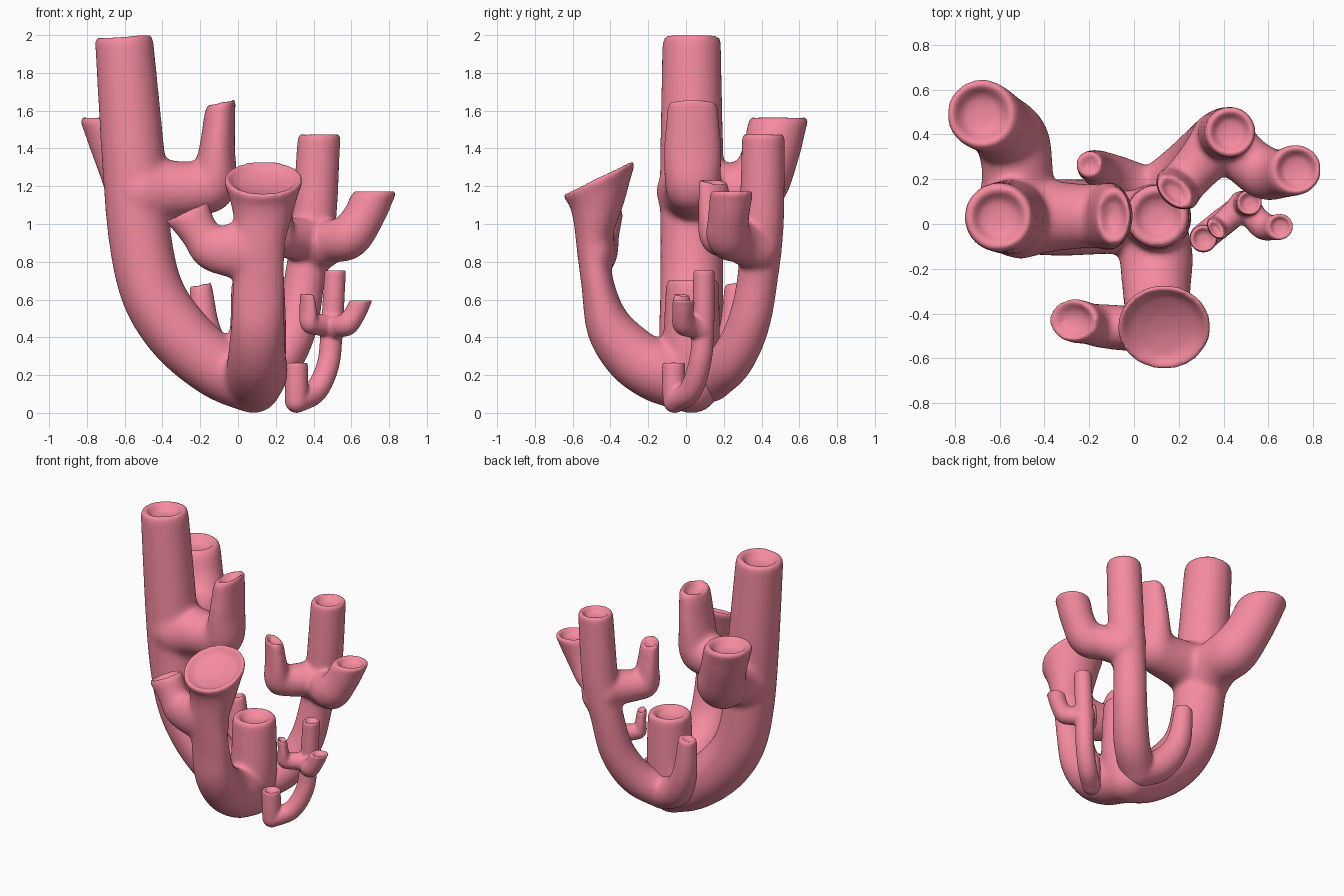
import bpy, bmesh, math
from mathutils import Vector, Matrix

if "Cube" in bpy.data.objects:
    bpy.data.objects.remove(bpy.data.objects["Cube"])

pink = bpy.data.materials.new("coral_pink")
pink.diffuse_color = (0.92, 0.26, 0.35, 1)
pink.use_nodes = True
pink.node_tree.nodes["Principled BSDF"].inputs["Base Color"].default_value = pink.diffuse_color

N = 28
# end profile: (radius factor, offset along the axis in radii)
LIP = [(1, -.16), (.99, -.06), (.92, .02), (.8, .02), (.7, -.08), (.64, -.25), (.5, -.34), (.25, -.38)]
BOWL = [(1, -.1), (.99, -.03), (.95, .02), (.89, .01), (.83, -.08), (.75, -.18), (.25, -.29)]


def spline(pts, steps=10):
    """Catmull-Rom through (x, y, z, radius, squash) points."""
    p = [Vector(tuple(q) + (1,) * (5 - len(q))) for q in pts]
    p = [p[0] * 2 - p[1]] + p + [p[-1] * 2 - p[-2]]
    out = []
    for i in range(1, len(p) - 2):
        a, b, c, d = p[i - 1:i + 3]
        for k in range(steps):
            t = k / steps
            out.append(.5 * (2 * b + (c - a) * t + (2 * a - 5 * b + 4 * c - d) * t * t
                             + (3 * b - a - 3 * c + d) * t ** 3))
    return out + [p[-2]]


def tube(bm, grow, pts, normal=(0, 0, 1), axis=(1, 0, 0), lip=LIP):
    """Rounded start, swept body, hollowed end facing 'normal'."""
    path, normal, axis = spline(pts), Vector(normal).normalized(), Vector(axis)
    n = len(path)
    pos = [Vector(q[:3]) for q in path]
    rings = []
    for i in range(n):
        t = (pos[min(i + 1, n - 1)] - pos[max(i - 1, 0)]).normalized()
        t = t.lerp(normal, max(0, (i - (n - 9)) / 8)).normalized()
        r, s = path[i][3] + grow, path[i][4]
        if i == 0:   # hemisphere
            rings += [(pos[0] - t * r * math.cos(a), t, r * math.sin(a), s) for a in (.25, .55, .85, 1.2)]
        if i == n - 1:
            rings += [(pos[i] + t * r * o, t, r * f, s) for f, o in lip]
        elif i < n - 9 or (pos[i] - pos[-1]).dot(normal) < -.2 * path[-1][3]:
            rings.append((pos[i], t, r, s))   # body stays below the rim
    u = Vector((.31, .77, .55))
    loops = []
    for c, t, r, s in rings:
        u = (u - t * u.dot(t)).normalized()
        v = t.cross(u)
        loop = []
        for k in range(N):
            a = 2 * math.pi * k / N
            o = (u * math.cos(a) + v * math.sin(a)) * r
            o += axis * (s - 1) * o.dot(axis)
            loop.append(bm.verts.new(c + o))
        loops.append(loop)
    for a, b in zip(loops, loops[1:]):
        for k in range(N):
            j = (k + 1) % N
            bm.faces.new((a[k], a[j], b[j], b[k]))
    bm.faces.new(loops[0][::-1])
    bm.faces.new(loops[-1])


# branch pair shared by three corals, relative to the trunk joint
INNER = [(.03, 0, .02, .19), (.17, 0, .03, .155), (.33, 0, .04, .14), (.4, 0, .08, .145, .85),
         (.42, 0, .25, .15, .62), (.437, 0, .5, .13, .6)]
OUTER = [(0, .02, -.05, .17), (.01, .18, .01, .155), (-.01, .33, .05, .16),
         (-.08, .41, .21, .147), (-.15, .455, .415, .156)]


def crown(joint, angle, s, sz, sr):
    """Scaled, turned copy of the branch pair."""
    rot = Matrix.Rotation(math.radians(angle), 3, 'Z')

    def place(pts):
        return [(*(Vector(joint) + rot @ Vector((x * s, y * s, z * sz))), r * sr, *rest)
                for x, y, z, r, *rest in pts]
    return [dict(pts=place(INNER), normal=rot @ Vector((-.14, 0, 1)), axis=rot @ Vector((1, 0, 0))),
            dict(pts=place(OUTER))]


def colony(name, tubes, voxel, smooth, grow):
    """Fuse the tubes of one coral into a single soft skin."""
    bm = bmesh.new()
    for t in tubes:
        tube(bm, grow, **t)
    me = bpy.data.meshes.new(name)
    bm.to_mesh(me)
    bm.free()
    me.materials.append(pink)
    ob = bpy.data.objects.new(name, me)
    bpy.context.collection.objects.link(ob)
    m = ob.modifiers.new("fuse", 'REMESH')
    m.mode, m.voxel_size, m.use_smooth_shade = 'VOXEL', voxel, True
    m = ob.modifiers.new("soften", 'SMOOTH')
    m.factor, m.iterations = .5, smooth


# large coral: centre stub and tall trunk
base = (.08, .03, .148, .148)
stub = dict(pts=[base, (.105, .03, .35, .148), (.105, .035, .71, .138)])
trunk = dict(pts=[base, (-.1, .03, .235, .16), (-.3, .03, .405, .168), (-.445, .03, .62, .165),
                  (-.515, .03, .9, .163), (-.55, .03, 1.3, .165), (-.605, .03, 1.997, .151)],
             normal=(-.06, 0, 1))
# front trunk with wide tilted cup, and its side cup
front = dict(pts=[(.09, 0, .15, .14), (.1, -.14, .215, .16), (.1, -.28, .3, .15), (.105, -.41, .46, .14, .82),
                  (.11, -.468, .68, .135, .62), (.115, -.49, .88, .13, .68), (.13, -.48, 1.05, .155, .8),
                  (.135, -.467, 1.25, .21, 1)], normal=(0, -.44, .9), axis=(0, 1, 0), lip=BOWL)
side = dict(pts=[(.1, -.475, .86, .15, .65), (-.04, -.465, .86, .14, .7), (-.14, -.455, .88, .12, .8),
                 (-.2, -.445, .95, .1, .9), (-.275, -.43, 1.072, .122, .8)],
            normal=(-.42, 0, .9), axis=(0, 1, 0))
colony("large_coral", [stub, trunk, front, side] + crown((-.53, .035, 1.15), 0, 1, 1, 1), .014, 28, .004)

# right coral: back stub and trunk
base = (.08, .13, .17, .112)
stub = dict(pts=[base, (-.07, .2, .25, .1), (-.165, .25, .42, .078), (-.2, .265, .685, .058)],
            normal=(-.2, 0, 1))
trunk = dict(pts=[base, (.22, .24, .28, .115), (.31, .33, .47, .11), (.355, .38, .72, .105),
                  (.4, .4, 1.0, .115), (.43, .41, 1.475, .111)])
colony("right_coral", [stub, trunk] + crown((.4, .385, .9), 228, .74, .66, .72), .012, 18, .003)

# small coral: low stub and trunk
base = (.31, -.06, .061, .06)
stub = dict(pts=[base, (.31, -.065, .15, .06), (.31, -.065, .267, .059)])
trunk = dict(pts=[base, (.41, .02, .115, .06), (.475, .07, .25, .058), (.495, .09, .42, .057),
                  (.515, .095, .755, .055)])
colony("small_coral", [stub, trunk] + crown((.495, .085, .455), 220, .385, .345, .37), .007, 14, .002)
